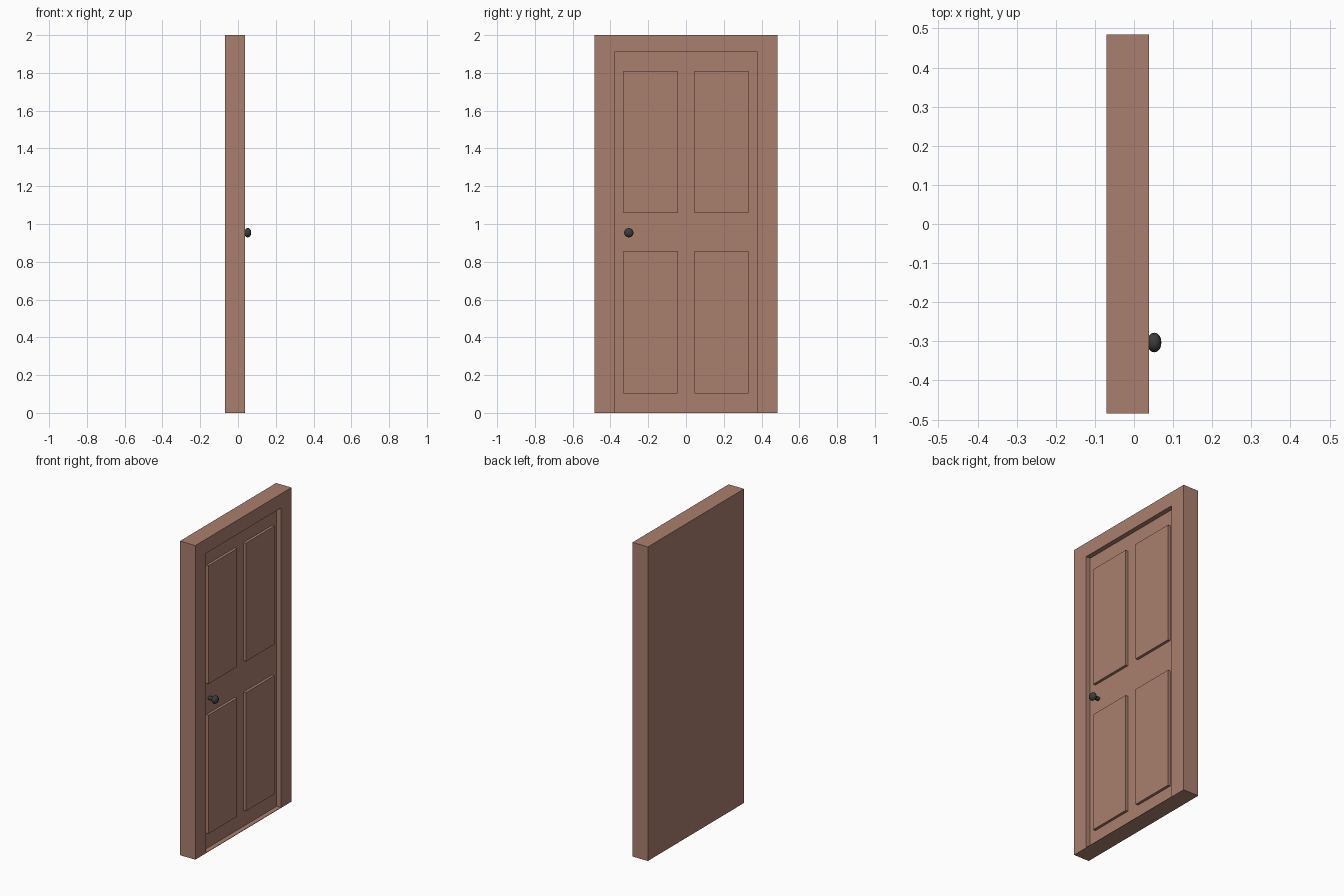
import bpy, bmesh, math
from mathutils import Matrix, Vector

if "Cube" in bpy.data.objects:
    bpy.data.objects.remove(bpy.data.objects["Cube"])


def material(name, rgb):
    m = bpy.data.materials.new(name)
    m.diffuse_color = (*rgb, 1)
    m.use_nodes = True
    m.node_tree.nodes["Principled BSDF"].inputs["Base Color"].default_value = m.diffuse_color
    return m


WOOD = material("wood", (0.40, 0.215, 0.155))
METAL = material("dark_metal", (0.045, 0.045, 0.045))


def box(name, lo, hi, mat):
    lo, hi = Vector(lo), Vector(hi)
    bm = bmesh.new()
    bmesh.ops.create_cube(bm, size=1, matrix=Matrix.Translation((lo + hi) / 2) @ Matrix.Diagonal((*(hi - lo), 1)))
    me = bpy.data.meshes.new(name)
    bm.to_mesh(me)
    bm.free()
    me.materials.append(mat)
    ob = bpy.data.objects.new(name, me)
    bpy.context.collection.objects.link(ob)
    return ob


FRONT, FACE, BACK = 0.038, 0.008, -0.07

# Frame and door slab: one block with the doorway recessed from the front
frame = box("door_and_frame", (BACK, -0.484, 0), (FRONT, 0.484, 2), WOOD)
cutter = box("doorway_cutter", (FACE, -0.378, 0.003), (0.1, 0.378, 1.91), WOOD)
cutter.hide_render = True
mod = frame.modifiers.new("doorway", "BOOLEAN")
mod.operation, mod.object, mod.solver = "DIFFERENCE", cutter, "EXACT"
bpy.context.view_layer.objects.active = frame
bpy.ops.object.modifier_apply(modifier=mod.name)
bpy.data.objects.remove(cutter)

# Four raised panels
for row, z0, z1 in (("lower", 0.103, 0.858), ("upper", 1.057, 1.81)):
    for side, y0, y1 in (("left", -0.331, -0.045), ("right", 0.045, 0.331)):
        box(f"{row}_{side}_panel", (FACE, y0, z0), (0.025, y1, z1), WOOD)

# Door knob: stem and flattened ball turned around the x axis
profile = [(FACE, 0.012), (0.036, 0.012), (0.038, 0.017), (0.044, 0.023), (0.052, 0.025),
           (0.060, 0.023), (0.066, 0.017), (0.069, 0.009), (0.07, 0)]
bm = bmesh.new()
verts = [bm.verts.new((x, r, 0)) for x, r in profile]
edges = [bm.edges.new(pair) for pair in zip(verts, verts[1:])]
bmesh.ops.spin(bm, geom=verts + edges, cent=(0, 0, 0), axis=(1, 0, 0), angle=math.tau, steps=16)
bmesh.ops.remove_doubles(bm, verts=bm.verts, dist=1e-5)
bmesh.ops.recalc_face_normals(bm, faces=bm.faces)
me = bpy.data.meshes.new("door_knob")
bm.to_mesh(me)
bm.free()
me.materials.append(METAL)
knob = bpy.data.objects.new("door_knob", me)
knob.location = (0, -0.303, 0.954)
bpy.context.collection.objects.link(knob)
bpy.context.view_layer.objects.active = knob
knob.select_set(True)
bpy.ops.object.shade_smooth_by_angle(angle=math.radians(40))
